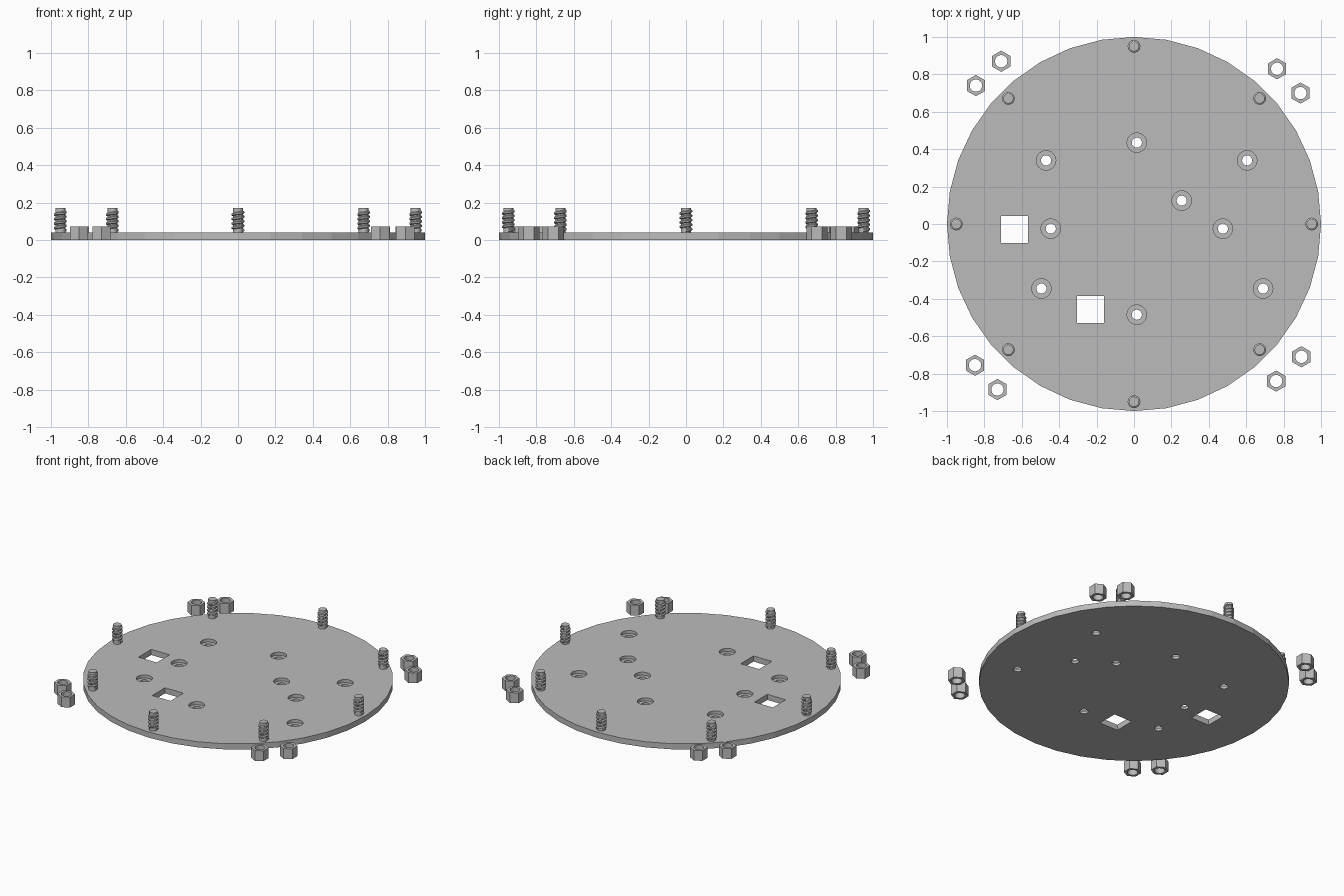
import bpy, bmesh
from math import pi, cos, sin, tau
from mathutils import Matrix, Vector

cube = bpy.data.objects.get("Cube")
if cube:
    bpy.data.objects.remove(cube, do_unlink=True)

steel = bpy.data.materials.new("grey_steel")
steel.use_nodes = True
GREY = (0.5, 0.5, 0.5, 1)
steel.diffuse_color = GREY
steel.node_tree.nodes["Principled BSDF"].inputs["Base Color"].default_value = GREY

PLATE_TOP = 0.04
HOLES = [(.015, .435), (-.47, .34), (.605, .34), (.255, .125), (-.445, -.025),
         (.475, -.025), (-.495, -.345), (.69, -.345), (.015, -.485)]
WINDOWS = [(-.64, -.03), (-.232, -.458)]
NUTS = [(-.71, .87), (-.845, .74), (.765, .83), (.89, .70),
        (-.85, -.755), (-.73, -.885), (.76, -.84), (.895, -.71)]


def cylinder(bm, x, y, z0, z1, r, sides):
    bmesh.ops.create_cone(bm, cap_ends=True, segments=sides, radius1=r, radius2=r,
                          depth=z1 - z0, matrix=Matrix.Translation((x, y, (z0 + z1) / 2)))


def finish(bm, name):
    bmesh.ops.recalc_face_normals(bm, faces=bm.faces)
    mesh = bpy.data.meshes.new(name)
    bm.to_mesh(mesh)
    bm.free()
    mesh.materials.append(steel)
    obj = bpy.data.objects.new(name, mesh)
    bpy.context.collection.objects.link(obj)
    return obj


def skin(bm, rings, closed):
    """Join equal rings of points with quads, looping round or capping the ends."""
    rings = [[bm.verts.new(p) for p in ring] for ring in rings]
    n = len(rings[0])
    pairs = list(zip(rings, rings[1:] + rings[:1])) if closed else list(zip(rings, rings[1:]))
    for a, b in pairs:
        for i in range(n):
            j = (i + 1) % n
            bm.faces.new((a[i], a[j], b[j], b[i]))
    if not closed:
        bm.faces.new(rings[0])
        bm.faces.new(rings[-1])


def cut(target, bm, name):
    cutter = finish(bm, name)
    cutter.hide_render = True
    mod = target.modifiers.new(name, 'BOOLEAN')
    mod.operation = 'DIFFERENCE'
    mod.solver = 'EXACT'
    mod.object = cutter
    bpy.context.view_layer.objects.active = target
    bpy.ops.object.modifier_apply(modifier=name)
    bpy.data.objects.remove(cutter, do_unlink=True)


# Round base plate
bm = bmesh.new()
cylinder(bm, 0, 0, 0, PLATE_TOP, 1, 36)
plate = finish(bm, "base_plate")

# Counterbores, then through holes and square windows
bm = bmesh.new()
for x, y in HOLES:
    cylinder(bm, x, y, 0.018, 0.1, 0.052, 32)
cut(plate, bm, "counterbores")

bm = bmesh.new()
for x, y in HOLES:
    cylinder(bm, x, y, -0.1, 0.1, 0.027, 32)
for x, y in WINDOWS:
    bmesh.ops.create_cube(bm, size=1, matrix=Matrix.Translation((x, y, 0))
                          @ Matrix.Diagonal((0.144, 0.144, 0.2, 1)))
cut(plate, bm, "through_holes")


# Threaded studs: a core with a helical ridge
def stud_mesh():
    bm = bmesh.new()
    top, core, crest, pitch, steps = 0.17, 0.027, 0.034, 0.024, 24
    cylinder(bm, 0, 0, PLATE_TOP, top, core, steps)
    start, turns = PLATE_TOP + 0.012, 4.3
    rings = []
    for i in range(int(turns * steps) + 1):
        a = tau * i / steps
        z = start + pitch * i / steps
        d = Vector((cos(a), sin(a), 0))
        up = Vector((0, 0, 1))
        rings.append([d * (core - 0.002) + up * (z - 0.010), d * crest + up * (z - 0.004),
                      d * crest + up * (z + 0.004), d * (core - 0.002) + up * (z + 0.010)])
    skin(bm, rings, False)
    return bm


for k in range(8):
    stud = finish(stud_mesh(), f"threaded_stud_{k + 1}")
    stud.location = (0.95 * cos(k * pi / 4), 0.95 * sin(k * pi / 4), 0)


# Loose hexagon nuts, corners pointing along y
def nut_mesh():
    bm = bmesh.new()
    height, flat, bore, steps = 0.073, 0.049, 0.033, 24

    def ring(z, hexagon):
        pts = []
        for i in range(steps):
            a = tau * i / steps
            off = (a + pi / 6) % (pi / 3) - pi / 6
            r = flat / cos(off) if hexagon else bore
            pts.append((r * cos(a), r * sin(a), z))
        return pts

    skin(bm, [ring(0, True), ring(height, True), ring(height, False), ring(0, False)], True)
    return bm


for k, (x, y) in enumerate(NUTS):
    nut = finish(nut_mesh(), f"hex_nut_{k + 1}")
    nut.location = (x, y, 0)
